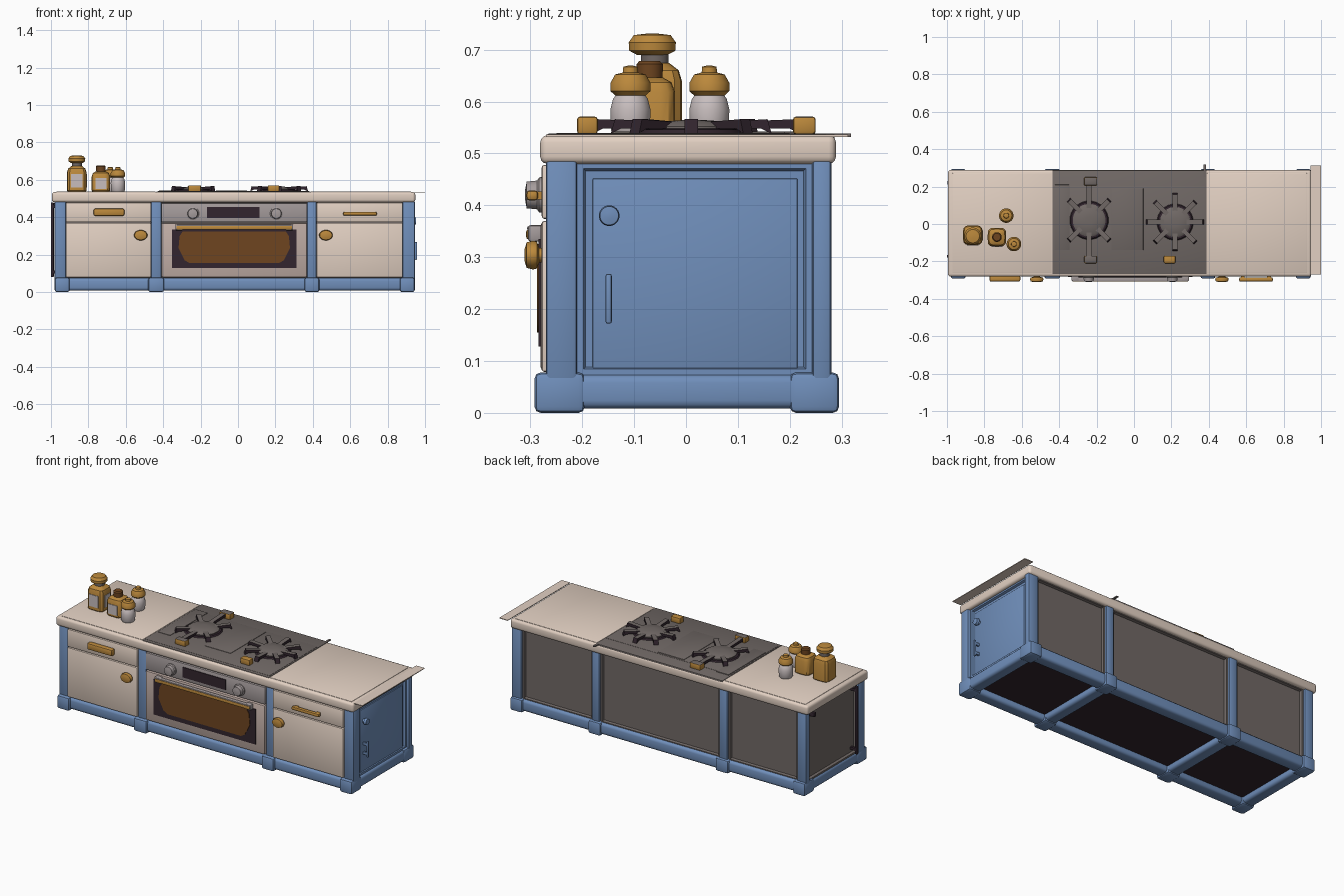
import bpy, bmesh, math
from mathutils import Matrix, Vector

if "Cube" in bpy.data.objects:
    bpy.data.objects.remove(bpy.data.objects["Cube"])


def mat(name, r, g, b):
    m = bpy.data.materials.new(name)
    lin = [((c / 255 + 0.055) / 1.055) ** 2.4 for c in (r, g, b)]
    m.diffuse_color = (*lin, 1)
    m.use_nodes = True
    m.node_tree.nodes["Principled BSDF"].inputs["Base Color"].default_value = m.diffuse_color
    return m


BLUE = mat("blue_paint", 112, 143, 187)
CREAM = mat("cream", 226, 208, 194)
TAUPE = mat("warm_taupe", 193, 174, 166)
STEEL = mat("steel_grey", 165, 156, 156)
GOLD = mat("brass", 188, 137, 60)
IRON = mat("iron_grey", 113, 105, 102)
DARK = mat("dark_plum", 50, 37, 46)
AMBER = mat("amber_glass", 110, 69, 32)
WHITE = mat("pale_glass", 200, 190, 190)


def finish(bm, name, m):
    bmesh.ops.recalc_face_normals(bm, faces=bm.faces[:])
    me = bpy.data.meshes.new(name)
    for f in bm.faces:
        f.smooth = True
    bm.to_mesh(me)
    bm.free()
    me.set_sharp_from_angle(angle=math.radians(35))
    me.materials.append(m)
    o = bpy.data.objects.new(name, me)
    bpy.context.scene.collection.objects.link(o)
    return o


def recolour(o, m, rule):
    # second colour on the faces whose normal meets the rule
    o.data.materials.append(m)
    for p in o.data.polygons:
        if rule(p.normal):
            p.material_index = 1


def box(name, x, y, z, m, bev=0.0, seg=2, inset=None):
    # inset = (outward direction, rim width, depth) sinks a panel into one side
    bm = bmesh.new()
    bmesh.ops.create_cube(bm, size=1)
    for v in bm.verts:
        v.co = Vector([(a[0] + a[1]) / 2 + c * (a[1] - a[0]) for a, c in zip((x, y, z), v.co)])
    bm.normal_update()
    if bev:
        bmesh.ops.bevel(bm, geom=bm.edges[:], offset=bev, segments=seg, profile=0.5, affect='EDGES')
    if inset:
        d, rim, depth = inset
        face = [f for f in bm.faces if f.normal.dot(Vector(d)) > 0.9]
        bmesh.ops.inset_region(bm, faces=face, thickness=rim, depth=0)
        bmesh.ops.inset_region(bm, faces=face, thickness=0.006, depth=-depth)
    return finish(bm, name, m)


def lathe(name, prof, loc, m, n=20, sq=2, axis='Z', sx=1.0):
    # revolve (radius, height) pairs; sq > 2 makes a rounded square; axis Y points to the front
    bm = bmesh.new()
    rings = []
    for r, h in prof:
        ring = []
        for i in range(n):
            a = 2 * math.pi * (i + 0.5) / n
            c, s = math.cos(a), math.sin(a)
            k = r / (abs(c) ** sq + abs(s) ** sq) ** (1 / sq)
            ring.append(bm.verts.new((c * k * sx, s * k, h)))
        rings.append(ring)
    for a, b in zip(rings, rings[1:]):
        for i in range(n):
            bm.faces.new((a[i], a[(i + 1) % n], b[(i + 1) % n], b[i]))
    bm.faces.new(rings[0])
    bm.faces.new(rings[-1])
    if axis != 'Z':
        bm.transform(Matrix.Rotation(math.pi / 2, 4, 'X' if axis == 'Y' else 'Y'))
    bm.transform(Matrix.Translation(loc))
    return finish(bm, name, m)


def arm(name, cx, cy, ang, r0, r1, w):
    # pan-support finger with a foot at its outer end, dark on the flanks
    bm = bmesh.new()
    side = [(r0, 0.548), (r1 - 0.02, 0.548), (r1, 0.538), (r1 - 0.008, 0.566), (r0, 0.56)]
    f = bm.faces.new([bm.verts.new((r, -w / 2, z)) for r, z in side])
    for v in bmesh.ops.extrude_face_region(bm, geom=[f])["geom"]:
        if isinstance(v, bmesh.types.BMVert):
            v.co.y = w / 2
    bm.transform(Matrix.Translation((cx, cy, 0)) @ Matrix.Rotation(ang, 4, 'Z'))
    recolour(finish(bm, name, IRON), DARK, lambda n: n.z < 0.5)


def plate(name, pts, y0, y1, m):
    # flat polygon in the front plane with a small depth
    bm = bmesh.new()
    f = bm.faces.new([bm.verts.new((x, y0, z)) for x, z in pts])
    for v in bmesh.ops.extrude_face_region(bm, geom=[f])["geom"]:
        if isinstance(v, bmesh.types.BMVert):
            v.co.y = y1
    return finish(bm, name, m)


# --- cabinet carcass and underside
box("carcass", (-0.94, 0.90), (-0.25, 0.235), (0.05, 0.49), IRON)
box("underside_panel", (-0.95, 0.92), (-0.25, 0.255), (0.04, 0.05), DARK)

# --- posts with wider feet, front and back, and cross rails under the floor
posts = [(-0.98, -0.92), (-0.465, -0.41), (0.37, 0.42), (0.88, 0.945)]
for i, (a, b) in enumerate(posts):
    fa, fb = (a, b + 0.02) if i == 0 else (a - 0.015, b + (0 if i == 3 else 0.015))
    for side, y, fy in (("front", (-0.27, -0.21), (-0.292, -0.195)), ("back", (0.243, 0.28), (0.2, 0.295))):
        box(f"{side}_post_{i}", (a, b), y, (0.06, 0.49), BLUE, 0.008)
        box(f"{side}_foot_{i}", (fa, fb), fy, (0, 0.078), BLUE, 0.012)
    box(f"cross_rail_{i}", (fa + 0.004, fb - 0.004), (-0.25, 0.26), (0.008, 0.074), BLUE, 0.016, 3)

# --- base rails
for side, y in (("front", (-0.278, -0.205)), ("back", (0.21, 0.284))):
    box(f"{side}_base_rail", (-0.965, 0.93), y, (0.008, 0.075), BLUE, 0.016, 3)

# --- sunken back, left and right panels
spans = [(-0.92, -0.465), (-0.41, 0.37), (0.42, 0.88)]
for i, (a, b) in enumerate(spans):
    box(f"back_panel_{i}", (a, b), (0.225, 0.268), (0.07, 0.485), IRON, inset=((0, 1, 0), 0.014, 0.014))
box("left_panel", (-0.97, -0.93), (-0.21, 0.245), (0.07, 0.485), IRON, inset=((-1, 0, 0), 0.014, 0.014))
box("left_upright_bar", (-1.0, -0.985), (-0.18, -0.165), (0.08, 0.48), DARK, 0.003)
for z in (0.1, 0.45):
    box("left_bar_mount", (-0.99, -0.945), (-0.18, -0.165), (z, z + 0.015), DARK)
box("left_hook", (-0.998, -0.96), (0.21, 0.23), (0.45, 0.475), DARK, 0.003)

# --- right side door
box("right_panel", (0.89, 0.93), (-0.212, 0.245), (0.07, 0.485), BLUE, inset=((1, 0, 0), 0.02, 0.012))
box("right_door", (0.90, 0.924), (-0.18, 0.215), (0.075, 0.452), BLUE, 0.003)
lathe("right_door_knob", [(0.012, 0), (0.012, 0.01), (0.02, 0.014), (0.018, 0.028), (0.006, 0.03)],
      (0.923, -0.148, 0.38), BLUE, axis='X')
box("right_door_handle", (0.946, 0.957), (-0.155, -0.143), (0.172, 0.268), BLUE, 0.004)
for z in (0.185, 0.24):
    box("right_handle_mount", (0.92, 0.952), (-0.154, -0.144), (z, z + 0.015), BLUE)

# --- countertop, end flap and rear rod
box("countertop", (-0.995, 0.948), (-0.281, 0.289), (0.48, 0.535), CREAM, 0.014, 3)
box("left_counter_surface", (-0.97, -0.44), (-0.262, 0.272), (0.53, 0.537), CREAM, 0.002)
box("right_counter_surface", (0.39, 0.925), (-0.262, 0.272), (0.53, 0.537), CREAM, 0.002)
box("end_flap", (0.945, 1.0), (-0.27, 0.312), (0.532, 0.536), CREAM)
box("rear_rod", (0.372, 0.384), (0.25, 0.318), (0.532, 0.538), IRON)

# --- hob
box("hob_plate", (-0.437, 0.388), (-0.268, 0.286), (0.525, 0.538), IRON, 0.003)
box("hob_inner_plate", (-0.43, 0.38), (-0.25, 0.2), (0.53, 0.5395), IRON, 0.002)
box("hob_side_plate", (-0.425, -0.345), (-0.14, 0.21), (0.53, 0.542), IRON, 0.002)
box("hob_centre_plate", (-0.12, 0.05), (-0.14, 0.19), (0.53, 0.542), IRON, 0.002)
for side, cx, cy, r in (("left", -0.24, 0.02, 0.088), ("right", 0.22, 0.01, 0.082)):
    lathe(f"{side}_burner_base", [(r + 0.02, 0.535), (r + 0.01, 0.546), (r, 0.548)], (cx, cy, 0), DARK, 24)
    lathe(f"{side}_burner", [(r, 0.54), (r, 0.552), (r * 0.85, 0.56), (0.02, 0.564)], (cx, cy, 0), IRON, 24)
    for k in range(8):
        if side == "left" and k in (0, 4):
            continue
        length = 0.2 if side == "left" and k % 2 == 0 else 0.155
        arm(f"{side}_burner_arm_{k}", cx, cy, k * math.pi / 4, 0.05, length, 0.026)

# grips at the ends of the pan supports
for x, y, w, d in ((-0.232, 0.228, 0.07, 0.044), (-0.232, -0.19, 0.068, 0.04), (0.19, -0.19, 0.062, 0.04)):
    g = box("support_grip", (x - w / 2, x + w / 2), (y - d / 2, y + d / 2), (0.537, 0.571), GOLD, 0.006)
    if x < 0:
        recolour(g, IRON, lambda n: n.z > 0.9)

# --- drawers and cupboard doors
for side, (a, b) in (("left", spans[0]), ("right", spans[2])):
    box(f"{side}_drawer", (a, b), (-0.278, -0.24), (0.374, 0.478), CREAM, 0.005)
    box(f"{side}_door", (a, b), (-0.278, -0.24), (0.079, 0.37), CREAM, 0.005)
knob = [(0.014, 0), (0.014, 0.006), (0.026, 0.01), (0.028, 0.018), (0.025, 0.03), (0.012, 0.034)]
for side, x in (("left", -0.52), ("right", 0.47)):
    lathe(f"{side}_door_knob", knob, (x, -0.277, 0.304), GOLD, sx=1.3, axis='Y')
box("left_drawer_pull", (-0.772, -0.608), (-0.308, -0.275), (0.408, 0.446), GOLD, 0.008)
box("right_drawer_pull", (0.562, 0.742), (-0.308, -0.285), (0.409, 0.429), GOLD, 0.007)
for x in (0.572, 0.712):
    box("right_pull_mount", (x, x + 0.02), (-0.3, -0.27), (0.411, 0.427), GOLD)

# --- oven
a, b = spans[1]
box("oven_control_panel", (a, b), (-0.276, -0.24), (0.374, 0.476), STEEL, 0.005)
box("oven_display", (-0.165, 0.115), (-0.28, -0.27), (0.395, 0.455), DARK)
box("oven_door", (a, b), (-0.28, -0.24), (0.079, 0.37), TAUPE, 0.009)
box("oven_window_frame", (-0.352, 0.312), (-0.284, -0.275), (0.128, 0.335), DARK)
glass = [(-0.26, 0.155), (0.22, 0.155), (0.245, 0.17), (0.278, 0.235), (0.272, 0.3), (0.255, 0.325),
         (-0.295, 0.325), (-0.312, 0.3), (-0.318, 0.235), (-0.285, 0.17)]
plate("oven_glass", glass, -0.28, -0.287, AMBER)
box("oven_handle", (-0.33, 0.29), (-0.308, -0.29), (0.334, 0.354), GOLD, 0.005)
box("oven_handle_rail", (-0.33, 0.29), (-0.306, -0.284), (0.352, 0.36), STEEL, 0.003)
for x in (-0.335, 0.255):
    box("oven_handle_mount", (x, x + 0.04), (-0.304, -0.27), (0.33, 0.362), STEEL, 0.005)
for x in (-0.242, 0.205):
    lathe("oven_knob", [(0.034, 0), (0.034, 0.01), (0.028, 0.014), (0.026, 0.034), (0.01, 0.037)],
          (x, -0.273, 0.42), STEEL, 20, axis='Y')

# --- jars on the left counter
lathe("large_jar", [(0.046, 0.535), (0.052, 0.542), (0.052, 0.64), (0.046, 0.66), (0.028, 0.674)],
      (-0.862, -0.06, 0), GOLD, 24, 5)
lathe("large_jar_neck", [(0.027, 0.67), (0.027, 0.695)], (-0.862, -0.06, 0), IRON)
lathe("large_jar_stopper", [(0.03, 0.69), (0.045, 0.698), (0.046, 0.714), (0.036, 0.728), (0.01, 0.731)],
      (-0.862, -0.065, 0), GOLD)
box("large_jar_label", (-0.892, -0.832), (-0.115, -0.105), (0.56, 0.63), WHITE)
box("large_jar_side_label", (-0.814, -0.807), (-0.085, -0.035), (0.56, 0.63), WHITE)
lathe("medium_jar", [(0.044, 0.535), (0.049, 0.542), (0.049, 0.618), (0.042, 0.637), (0.026, 0.646)],
      (-0.733, -0.07, 0), GOLD, 24, 5)
lathe("medium_jar_cap", [(0.025, 0.643), (0.026, 0.672), (0.02, 0.678)], (-0.733, -0.07, 0), AMBER)
box("medium_jar_label", (-0.763, -0.703), (-0.122, -0.113), (0.552, 0.61), WHITE)
for i, (x, y) in enumerate(((-0.642, -0.107), (-0.683, 0.045))):
    lathe(f"small_jar_{i}", [(0.032, 0.535), (0.038, 0.545), (0.039, 0.585), (0.034, 0.605), (0.026, 0.616)],
          (x, y, 0), WHITE)
    lathe(f"small_jar_lid_{i}", [(0.03, 0.612), (0.039, 0.62), (0.039, 0.636), (0.03, 0.652), (0.015, 0.656),
                                 (0.014, 0.667), (0.006, 0.669)], (x, y, 0), GOLD)
